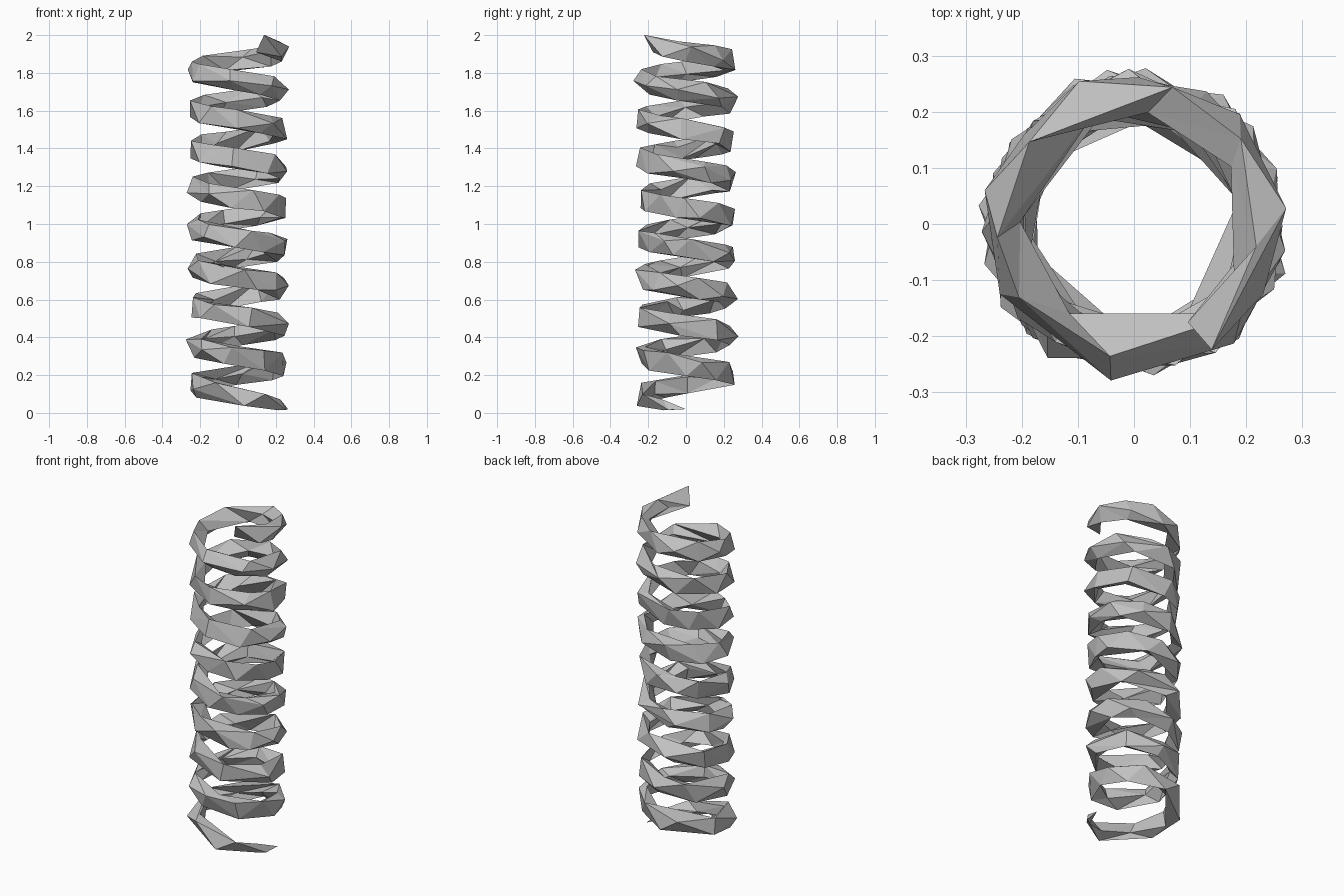
import bpy, bmesh, math

cube = bpy.data.objects.get("Cube")
if cube:
    bpy.data.objects.remove(cube, do_unlink=True)

# Spring proportions
TURNS, PITCH, START_Z = 9.17, 0.2075, 0.046
COIL_R, WIRE_R, WIRE_H = 0.23, 0.036, 0.055
TAPER, TIP_DROP, TIP_OUT = 0.3, 0.03, 0.03
STEPS, SIDES, FACES = 32, 10, 460

grey = bpy.data.materials.new("steel_grey")
grey.use_nodes = True
colour = (0.53, 0.53, 0.53, 1)
grey.diffuse_color = colour
grey.node_tree.nodes["Principled BSDF"].inputs["Base Color"].default_value = colour


def wire_ring(bm, turn):
    """One cross-section of the wire, climbing clockwise from a pointed lower tip."""
    a = -turn * math.tau
    size = min(1, max(0.1, math.sqrt(turn / TAPER)))
    tip = max(0, 1 - turn / TAPER)
    ring = []
    for i in range(SIDES):
        s = math.tau * i / SIDES
        r = COIL_R + TIP_OUT * tip + size * WIRE_R * math.cos(s)
        z = START_Z + turn * PITCH - TIP_DROP * tip + size * WIRE_H * math.sin(s)
        ring.append(bm.verts.new((r * math.cos(a), r * math.sin(a), z)))
    return ring


# Sweep the wire along the coil
bm = bmesh.new()
count = round(TURNS * STEPS)
rings = [wire_ring(bm, TURNS * k / count) for k in range(count + 1)]
for lower, upper in zip(rings, rings[1:]):
    for i in range(SIDES):
        j = (i + 1) % SIDES
        bm.faces.new((lower[i], lower[j], upper[j], upper[i]))
bm.faces.new(rings[0])
bm.faces.new(rings[-1])
bmesh.ops.recalc_face_normals(bm, faces=bm.faces)
bmesh.ops.triangulate(bm, faces=bm.faces)
total = len(bm.faces)
mesh = bpy.data.meshes.new("coil_spring")
bm.to_mesh(mesh)
bm.free()
mesh.materials.append(grey)
spring = bpy.data.objects.new("coil_spring", mesh)
bpy.context.collection.objects.link(spring)

# Reduce to coarse irregular flat facets
facets = spring.modifiers.new("facets", 'DECIMATE')
facets.ratio = FACES / total
